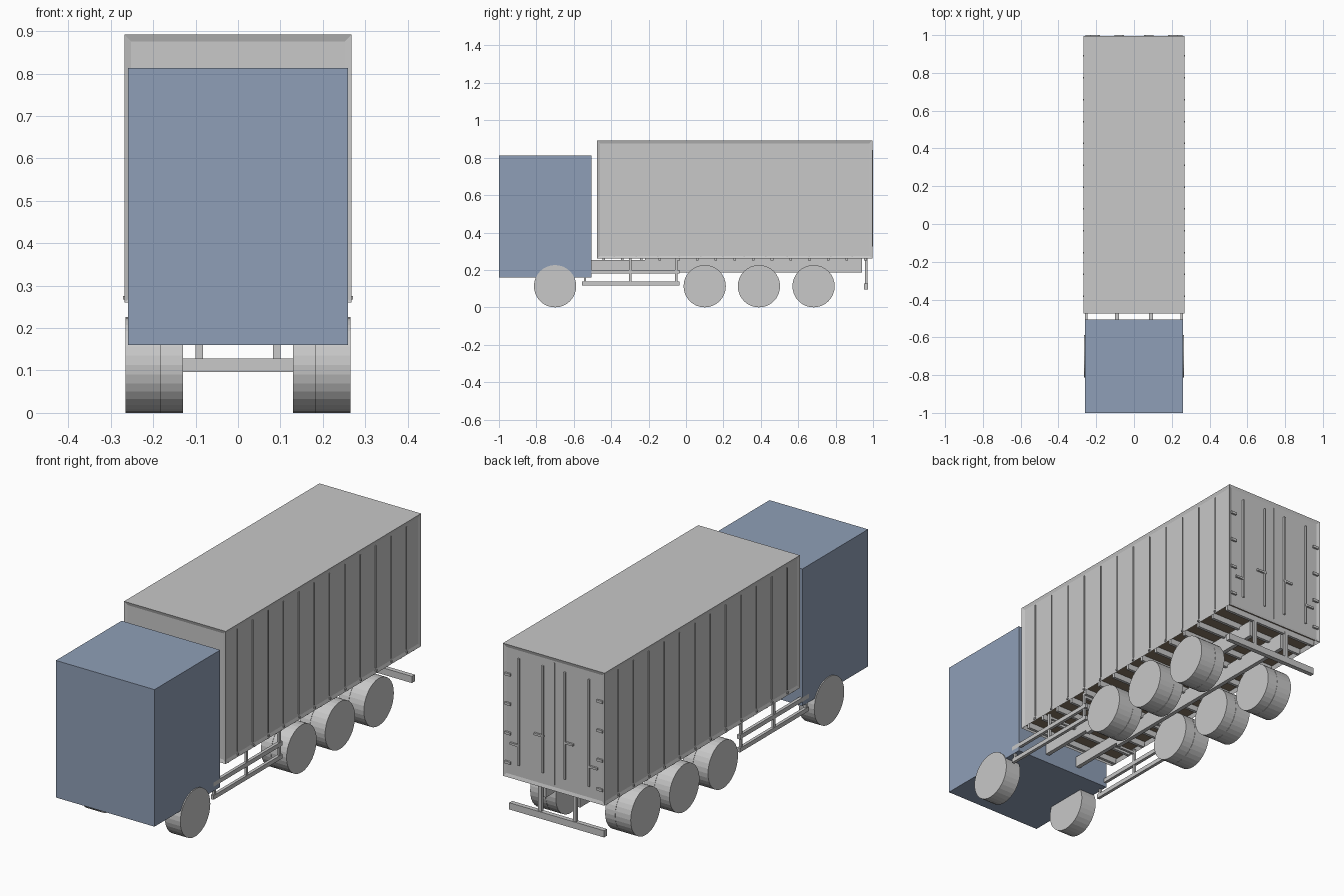
import bpy, bmesh, math
from mathutils import Matrix

if "Cube" in bpy.data.objects:
    bpy.data.objects.remove(bpy.data.objects["Cube"])


def material(name, rgb):
    m = bpy.data.materials.new(name)
    m.diffuse_color = (*rgb, 1)
    m.use_nodes = True
    m.node_tree.nodes["Principled BSDF"].inputs["Base Color"].default_value = m.diffuse_color
    return m


GREY = material("light grey", (0.58, 0.58, 0.58))
BLUE = material("dusty blue", (0.275, 0.347, 0.474))
BROWN = material("floor brown", (0.25, 0.19, 0.13))


def add_box(bm, x0, x1, y0, y1, z0, z1):
    mat = Matrix.Translation(((x0 + x1) / 2, (y0 + y1) / 2, (z0 + z1) / 2)) @ \
        Matrix.Diagonal((abs(x1 - x0), y1 - y0, z1 - z0, 1))
    bmesh.ops.create_cube(bm, size=1, matrix=mat)


def finish(name, bm, *mats):
    me = bpy.data.meshes.new(name)
    bm.normal_update()
    bm.to_mesh(me)
    bm.free()
    for m in mats:
        me.materials.append(m)
    ob = bpy.data.objects.new(name, me)
    bpy.context.collection.objects.link(ob)
    return ob


def boxes(name, specs, mat=GREY, mirror=False):
    bm = bmesh.new()
    for x0, x1, y0, y1, z0, z1 in specs:
        add_box(bm, x0, x1, y0, y1, z0, z1)
        if mirror:
            add_box(bm, -x1, -x0, y0, y1, z0, z1)
    return finish(name, bm, mat)


# Cab
boxes("cab", [(-0.26, 0.26, -1, -0.505, 0.16, 0.813)], BLUE)

# Cargo container: recessed wall panels and a sunken floor underneath
bm = bmesh.new()
add_box(bm, -0.268, 0.268, -0.475, 0.996, 0.26, 0.892)
bm.normal_update()
walls = [f for f in bm.faces if abs(f.normal.z) < 0.5]
floor = [f for f in bm.faces if f.normal.z < -0.5]
bmesh.ops.inset_individual(bm, faces=walls, thickness=0.022, depth=-0.005)
bmesh.ops.inset_individual(bm, faces=floor, thickness=0.012)
bmesh.ops.translate(bm, verts=floor[0].verts[:], vec=(0, 0, 0.018))
floor[0].material_index = 1
finish("container", bm, GREY, BROWN)

# Wall ribs and the small tie lugs below them
rib_y = [-0.383 + 0.1157 * i for i in range(12)]
boxes("wall_ribs", [(0.261, 0.267, y - 0.002, y + 0.002, 0.285, 0.868) for y in rib_y], mirror=True)
boxes("tie_lugs", [(0.265, 0.271, y - 0.004, y + 0.004, 0.268, 0.276) for y in rib_y], mirror=True)

# Rear doors: lock rods, handles, hinges and centre seam strip
boxes("lock_rods", [(x - 0.004, x + 0.004, 0.988, 1.0, 0.33, 0.84) for x in (0.058, 0.185)], mirror=True)
boxes("door_handles", [(x - 0.005, x + 0.045, 0.99, 1.0, z, z + 0.01)
                       for x, z in ((0.058, 0.50), (0.185, 0.42))], mirror=True)
boxes("door_hinges", [(0.228, 0.258, 0.99, 1.0, z - 0.006, z + 0.006)
                      for z in (0.33, 0.47, 0.61, 0.75)], mirror=True)
boxes("door_seam", [(-0.002, 0.002, 0.988, 0.994, 0.285, 0.868)])

# Chassis rails with a shallow front neck
boxes("chassis_rails", [(0.08, 0.1, -0.22, 0.94, 0.185, 0.262),
                        (0.08, 0.1, -0.53, -0.22, 0.20, 0.252)], mirror=True)
# Floor cross beams
boxes("cross_beams", [(-0.257, 0.257, y - 0.007, y + 0.007, 0.25, 0.278)
                      for y in [-0.44 + 0.1 * i for i in range(15)]])

# Side guards with posts and arms reaching the chassis
guard = [(0.245, 0.26, -0.555, -0.035, 0.18, 0.2),
         (0.245, 0.26, -0.555, -0.035, 0.118, 0.138)]
guard += [(0.246, 0.258, y - 0.006, y + 0.006, 0.12, top)
          for y, top in ((-0.54, 0.2), (-0.298, 0.262), (-0.052, 0.262))]
guard += [(0.1, 0.25, y - 0.006, y + 0.006, 0.238, 0.25) for y in (-0.298, -0.052)]
boxes("side_guards", guard, mirror=True)

# Rear bumper
boxes("rear_bumper", [(-0.25, 0.25, 0.952, 0.974, 0.096, 0.128)])
boxes("bumper_posts", [(0.083, 0.1, 0.956, 0.97, 0.12, 0.262)], mirror=True)


# Wheels: single in front, paired on the rear axles
def wheels(name, y, spans):
    bm = bmesh.new()
    for a, b in spans:
        for s in (-1, 1):
            mat = Matrix.Translation((s * (a + b) / 2, y, 0.113)) @ Matrix.Rotation(math.pi / 2, 4, 'Y')
            bmesh.ops.create_cone(bm, cap_ends=True, segments=32, radius1=0.113,
                                  radius2=0.113, depth=b - a, matrix=mat)
    finish(name, bm, GREY)


wheels("front_wheels", -0.7, [(0.183, 0.265)])
for i, y in enumerate((0.1, 0.39, 0.682)):
    wheels(f"rear_wheels_{i + 1}", y, [(0.13, 0.183), (0.184, 0.265)])
